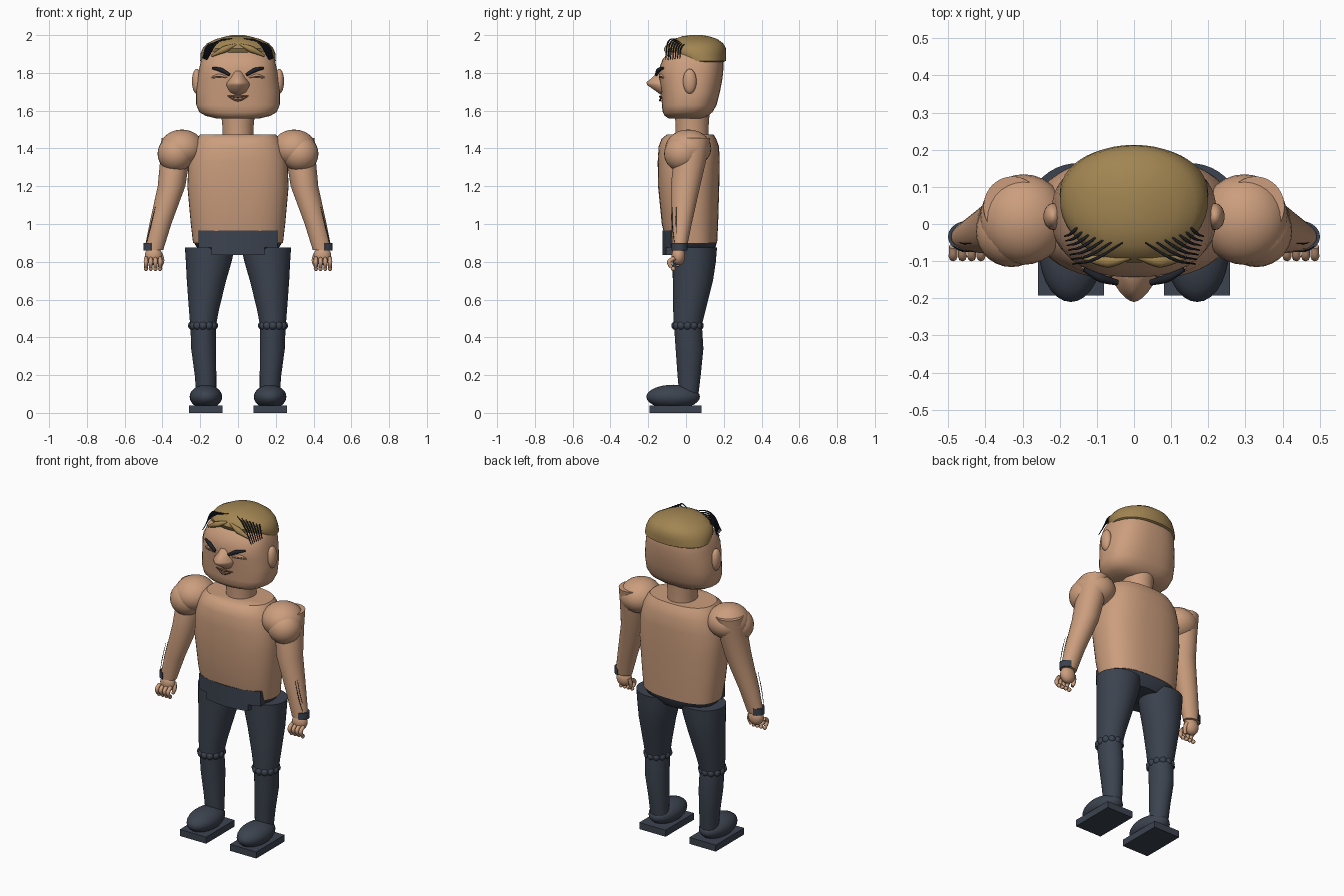
import bpy, bmesh, math
from mathutils import Vector


def material(name, r, g, b):
    m = bpy.data.materials.new(name)
    m.diffuse_color = (r, g, b, 1)
    return m


SKIN = material("skin", 0.60, 0.34, 0.205)
HAIR = material("hair tan", 0.36, 0.235, 0.085)
PANTS = material("trouser blue grey", 0.045, 0.056, 0.078)
DARK = material("near black", 0.014, 0.017, 0.024)
LIP = material("lip brown", 0.22, 0.10, 0.06)


def finish(name, bm, mat, angle=40):
    bmesh.ops.recalc_face_normals(bm, faces=bm.faces)
    me = bpy.data.meshes.new(name)
    bm.to_mesh(me)
    bm.free()
    me.materials.append(mat)
    ob = bpy.data.objects.new(name, me)
    bpy.context.collection.objects.link(ob)
    bpy.ops.object.select_all(action='DESELECT')
    bpy.context.view_layer.objects.active = ob
    ob.select_set(True)
    bpy.ops.object.shade_smooth_by_angle(angle=math.radians(angle))
    return ob


def loft(name, rings, mat, power=2.0, segs=40, angle=40):
    """Stack of superellipses; ring = (z, centre x, half width, front y, back y)."""
    bm = bmesh.new()
    loops = []
    for z, cx, rx, y0, y1 in rings:
        loop = []
        for i in range(segs):
            a = 2 * math.pi * i / segs
            c, s = math.cos(a), math.sin(a)
            x = math.copysign(abs(c) ** (2 / power), c)
            y = math.copysign(abs(s) ** (2 / power), s)
            loop.append(bm.verts.new((cx + rx * x, (y0 + y1) / 2 + (y1 - y0) / 2 * y, z)))
        loops.append(loop)
    for a, b in zip(loops, loops[1:]):
        for i in range(segs):
            j = (i + 1) % segs
            bm.faces.new((a[i], a[j], b[j], b[i]))
    bm.faces.new(loops[0])
    bm.faces.new(loops[-1])
    return finish(name, bm, mat, angle)


def ball(name, loc, radii, mat, segs=28):
    bm = bmesh.new()
    bmesh.ops.create_uvsphere(bm, u_segments=segs, v_segments=segs // 2, radius=1)
    bmesh.ops.scale(bm, vec=radii, verts=bm.verts)
    bmesh.ops.translate(bm, vec=loc, verts=bm.verts)
    return finish(name, bm, mat)


def box(name, lo, hi, mat):
    bm = bmesh.new()
    bmesh.ops.create_cube(bm, size=1)
    bmesh.ops.scale(bm, vec=Vector(hi) - Vector(lo), verts=bm.verts)
    bmesh.ops.translate(bm, vec=(Vector(hi) + Vector(lo)) / 2, verts=bm.verts)
    return finish(name, bm, mat)


def tube(name, pts, radii, mat):
    """Smooth tapered strand through a few points."""
    cu = bpy.data.curves.new(name, 'CURVE')
    cu.dimensions = '3D'
    cu.bevel_depth = 1.0
    cu.bevel_resolution = 2
    cu.use_fill_caps = True
    cu.resolution_u = 6
    sp = cu.splines.new('BEZIER')
    sp.bezier_points.add(len(pts) - 1)
    for p, co, r in zip(sp.bezier_points, pts, radii):
        p.co, p.radius = co, r
        p.handle_left_type = p.handle_right_type = 'AUTO'
    cu.materials.append(mat)
    ob = bpy.data.objects.new(name, cu)
    bpy.context.collection.objects.link(ob)
    bpy.ops.object.select_all(action='DESELECT')
    bpy.context.view_layer.objects.active = ob
    ob.select_set(True)
    bpy.ops.object.convert(target='MESH')
    bpy.ops.object.shade_smooth_by_angle(angle=math.radians(50))


# Torso and neck
loft("torso", [(0.90, 0, 0.238, -0.105, 0.165), (1.0, 0, 0.25, -0.128, 0.17),
               (1.2, 0, 0.268, -0.148, 0.176), (1.33, 0, 0.262, -0.15, 0.178),
               (1.41, 0, 0.24, -0.145, 0.175), (1.45, 0, 0.22, -0.13, 0.16),
               (1.475, 0, 0.20, -0.10, 0.145)], SKIN, 2.5, 48)
loft("neck", [(1.45, 0, 0.083, -0.055, 0.12), (1.52, 0, 0.083, -0.055, 0.12),
              (1.59, 0, 0.09, -0.06, 0.125)], SKIN)

# Head, nose and ears
loft("head", [(1.558, 0, 0.11, -0.09, 0.09), (1.572, 0, 0.17, -0.112, 0.115),
              (1.592, 0, 0.205, -0.123, 0.14), (1.63, 0, 0.221, -0.128, 0.162),
              (1.70, 0, 0.222, -0.13, 0.18), (1.77, 0, 0.214, -0.142, 0.193),
              (1.82, 0, 0.206, -0.143, 0.198), (1.87, 0, 0.195, -0.125, 0.198),
              (1.91, 0, 0.175, -0.092, 0.19), (1.96, 0, 0.11, -0.03, 0.14)], SKIN, 2.5, 48)
loft("nose", [(1.685, 0, 0.025, -0.135, -0.10), (1.70, 0, 0.045, -0.155, -0.09),
              (1.735, 0, 0.062, -0.205, -0.06), (1.75, 0, 0.058, -0.21, -0.06),
              (1.775, 0, 0.04, -0.178, -0.07), (1.81, 0, 0.025, -0.148, -0.1)], SKIN, 1.6, 24, 70)

# Hair cap: its lower front sinks into the forehead to form the hairline
loft("hair_cap", [(1.858, 0, 0.19, -0.03, 0.20), (1.864, 0, 0.20, -0.05, 0.211),
                  (1.90, 0, 0.199, -0.09, 0.213), (1.93, 0, 0.187, -0.104, 0.211),
                  (1.955, 0, 0.165, -0.092, 0.198), (1.98, 0, 0.115, -0.06, 0.165),
                  (1.994, 0, 0.06, -0.02, 0.12), (2.0, 0, 0.03, 0.02, 0.085)], HAIR, 2.1, 48)

# Mouth: two thin lips meeting at the corners
for name, mid in (("upper_lip", 1.674), ("lower_lip", 1.655)):
    tube(name, [(-0.055, -0.131, 1.677), (0, -0.137, mid), (0.055, -0.131, 1.677)],
         [0.002, 0.006, 0.002], LIP)

# Waistband: curved front plate with a deeper middle, over the pelvis
bm = bmesh.new()
xs = [-0.21, -0.18, -0.1401, -0.14, -0.07, 0, 0.07, 0.14, 0.1401, 0.18, 0.21]
cols = []
for x in xs:
    y = -0.125 + 0.045 * (x / 0.21) ** 2
    low = 0.837 if abs(x) <= 0.14 else 0.876
    cols.append([bm.verts.new(p) for p in ((x, y, low), (x, y, 0.965),
                                           (x, y + 0.045, 0.965), (x, y + 0.045, low))])
for a, b in zip(cols, cols[1:]):
    for i in range(4):
        bm.faces.new((a[i], a[(i + 1) % 4], b[(i + 1) % 4], b[i]))
bm.faces.new(cols[0])
bm.faces.new(cols[-1])
finish("waistband_front", bm, PANTS)
loft("pelvis", [(0.835, 0, 0.13, -0.085, 0.13), (0.872, 0, 0.215, -0.095, 0.155),
                (0.905, 0, 0.236, -0.104, 0.164)], PANTS, 2.5)

for side, s in (("right", -1), ("left", 1)):
    # Ear with inner bump
    ball(side + "_ear", (s * 0.218, 0.02, 1.755), (0.026, 0.036, 0.066), SKIN)
    # Brow, closed eyelid lines
    tube(side + "_brow", [(s * 0.045, -0.158, 1.79), (s * 0.09, -0.145, 1.815),
                          (s * 0.135, -0.122, 1.825)], [0.008, 0.012, 0.006], DARK)
    tube(side + "_upper_eyelid", [(s * 0.055, -0.138, 1.775), (s * 0.1, -0.132, 1.787),
                                  (s * 0.14, -0.117, 1.777)], [0.004, 0.008, 0.003], SKIN)
    tube(side + "_lash_line", [(s * 0.06, -0.144, 1.773), (s * 0.1, -0.138, 1.775),
                               (s * 0.14, -0.12, 1.771)], [0.001, 0.002, 0.001], LIP)

    # Fringe: locks from the parting plus thin loose strands towards the temple
    tube(side + "_fringe_lock", [(s * 0.01, -0.09, 1.95), (s * 0.07, -0.10, 1.925),
                                 (s * 0.14, -0.09, 1.89)], [0.006, 0.018, 0.006], HAIR)
    for i in range(7):
        t = i / 6
        root = (s * (0.03 + 0.11 * t), -0.05 + 0.055 * t, 1.982 - 0.027 * t)
        mid = (s * (0.10 + 0.065 * t), -0.092 + 0.07 * t, 1.968 - 0.028 * t)
        tip = (s * (0.165 + 0.022 * t), -0.108 + 0.075 * t, 1.868 + 0.01 * t)
        tube(f"{side}_fringe_strand_{i}", [root, mid, tip], [0.002, 0.0045, 0.002], DARK)

    # Shoulder, upper arm muscle and tapered arm
    ball(side + "_shoulder", (s * 0.297, 0.012, 1.40), (0.118, 0.122, 0.1), SKIN)
    ball(side + "_upper_arm", (s * 0.33, -0.02, 1.372), (0.096, 0.096, 0.096), SKIN)
    loft(side + "_arm", [(0.862, s * 0.446, 0.05, -0.073, 0.002),
                         (1.0, s * 0.411, 0.058, -0.078, 0.03),
                         (1.2, s * 0.352, 0.073, -0.08, 0.075),
                         (1.35, s * 0.333, 0.078, -0.065, 0.11),
                         (1.455, s * 0.327, 0.078, -0.035, 0.128)], SKIN)

    # Wrist patch: half ring round the outside of the wrist
    bm = bmesh.new()
    cols = []
    for k in range(9):
        a = math.radians(-75 + 150 * k / 8)
        c, n = s * math.cos(a), math.sin(a)
        cols.append([bm.verts.new((s * 0.446 + r * c, -0.034 + (r - 0.012) * n, z))
                     for r, z in ((0.048, 0.86), (0.055, 0.86), (0.055, 0.9), (0.046, 0.9))])
    for a, b in zip(cols, cols[1:]):
        for i in range(4):
            bm.faces.new((a[i], a[(i + 1) % 4], b[(i + 1) % 4], b[i]))
    bm.faces.new(cols[0])
    bm.faces.new(cols[-1])
    finish(side + "_wrist_band", bm, PANTS)
    for i in range(3):
        y = -0.06 + 0.02 * i
        tube(f"{side}_forearm_line_{i}", [(s * 0.438, y - 0.012, 1.09), (s * 0.462, y - 0.012, 0.99),
                                          (s * 0.487, y, 0.89)], [0.001, 0.002, 0.001], DARK)

    # Hand: palm, four curled fingers and thumb
    ball(side + "_palm", (s * 0.447, -0.04, 0.832), (0.046, 0.036, 0.05), SKIN)
    for i in range(4):
        x = s * (0.412 + 0.025 * i)
        tube(f"{side}_finger_{i}", [(x, -0.06, 0.82), (x, -0.088, 0.80), (x, -0.078, 0.77)],
             [0.011, 0.012, 0.01], SKIN)
        ball(f"{side}_fingertip_{i}", (x, -0.068, 0.763), (0.011, 0.013, 0.012), SKIN, 12)
    tube(side + "_thumb", [(s * 0.41, -0.03, 0.84), (s * 0.402, -0.04, 0.805),
                           (s * 0.41, -0.045, 0.775)], [0.012, 0.012, 0.009], SKIN)

    # Thigh and calf
    loft(side + "_thigh", [(0.46, s * 0.185, 0.068, -0.065, 0.083),
                           (0.55, s * 0.180, 0.080, -0.068, 0.105),
                           (0.70, s * 0.167, 0.104, -0.070, 0.143),
                           (0.80, s * 0.155, 0.121, -0.071, 0.158),
                           (0.876, s * 0.149, 0.132, -0.071, 0.164)], PANTS)
    loft(side + "_calf", [(0.10, s * 0.168, 0.053, -0.036, 0.066),
                          (0.20, s * 0.172, 0.057, -0.045, 0.078),
                          (0.34, s * 0.182, 0.066, -0.055, 0.092),
                          (0.47, s * 0.185, 0.067, -0.064, 0.084)], PANTS)
    # Knee ruffle: ring of small flattened balls
    for i in range(12):
        a = 2 * math.pi * i / 12
        ball(f"{side}_knee_ruffle_{i}", (s * 0.185 + 0.058 * math.cos(a),
             0.008 + 0.064 * math.sin(a), 0.462), (0.022, 0.022, 0.023), PANTS, 12)
    # Shoe and flat sole
    ball(side + "_shoe", (s * 0.17, -0.068, 0.085), (0.086, 0.142, 0.064), PANTS)
    box(side + "_sole", (s * 0.17 - 0.089, -0.193, 0), (s * 0.17 + 0.089, 0.082, 0.04), PANTS)
